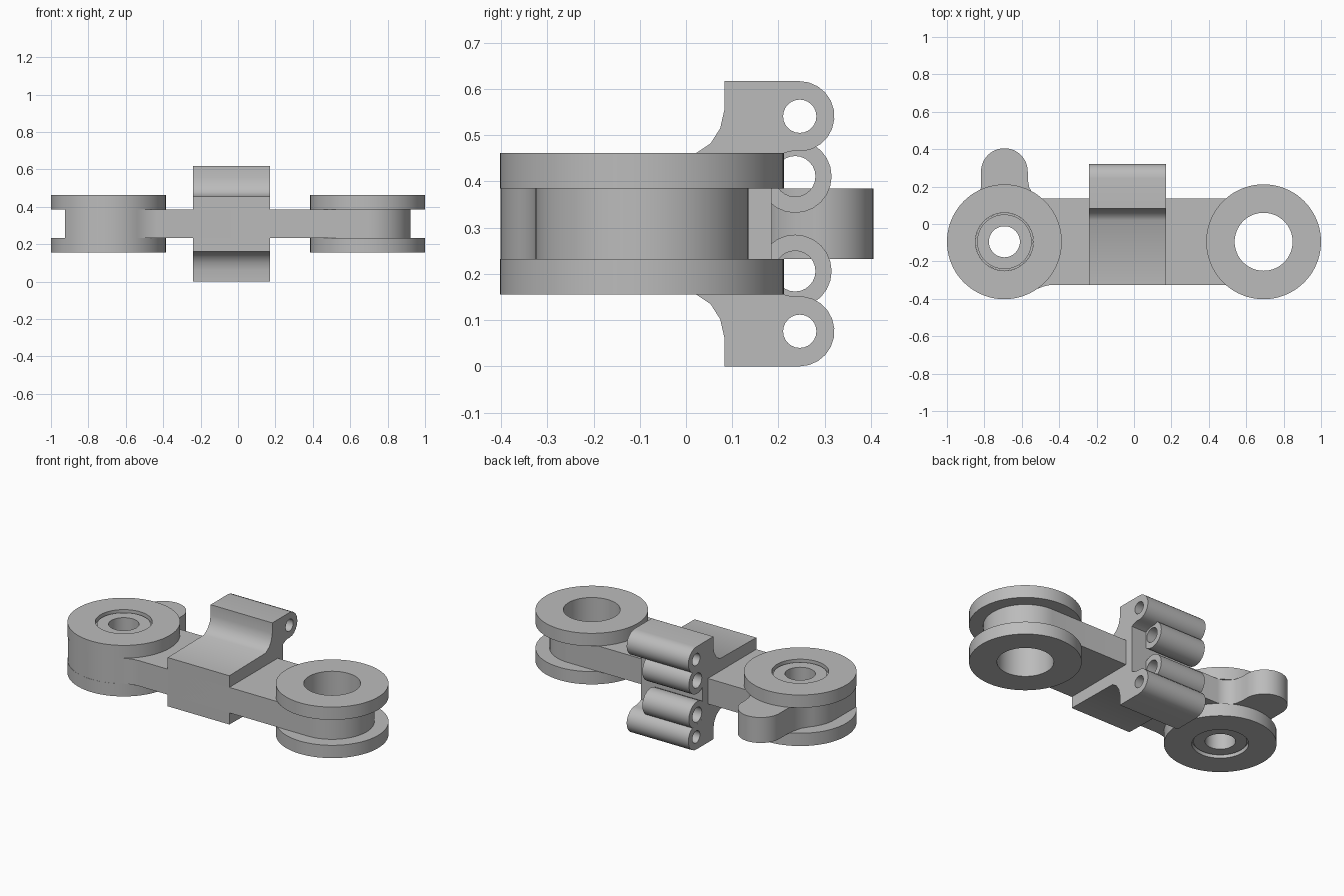
import bpy, bmesh, math
from mathutils import Matrix

if "Cube" in bpy.data.objects:
    bpy.data.objects.remove(bpy.data.objects["Cube"], do_unlink=True)

grey = bpy.data.materials.new("plain_grey")
grey.use_nodes = True
colour = (0.5, 0.5, 0.5, 1)
grey.diffuse_color = colour
grey.node_tree.nodes["Principled BSDF"].inputs["Base Color"].default_value = colour

HUB_X, HUB_Y = 0.693, -0.095     # hub axis distance from the middle, and its y
MID = 0.3085                     # mirror height of the whole link
DISC_R, BODY_R = 0.307, 0.23
# local u, v, w -> world y, z, x, for parts extruded sideways
SIDEWAYS = Matrix(((0, 0, 1, 0), (1, 0, 0, 0), (0, 1, 0, 0), (0, 0, 0, 1)))


def arc(cx, cy, r, a0=0, a1=360, n=64):
    """Points on an arc; a full turn leaves out the repeated last point."""
    count = n if abs(a1 - a0) == 360 else n + 1
    return [(cx + r * math.cos(math.radians(a0 + (a1 - a0) * i / n)),
             cy + r * math.sin(math.radians(a0 + (a1 - a0) * i / n)))
            for i in range(count)]


def extrude(name, loops, lo, hi, matrix=Matrix(), angle=35):
    """Solid made from an outline and holes, extruded between lo and hi."""
    curve = bpy.data.curves.new(name, 'CURVE')
    curve.dimensions, curve.fill_mode = '2D', 'BOTH'
    curve.extrude = (hi - lo) / 2
    for loop in loops:
        spline = curve.splines.new('POLY')
        spline.points.add(len(loop) - 1)
        for p, (u, v) in zip(spline.points, loop):
            p.co = (u, v, 0, 1)
        spline.use_cyclic_u = True
    temp = bpy.data.objects.new(name + "_outline", curve)
    bpy.context.collection.objects.link(temp)
    graph = bpy.context.evaluated_depsgraph_get()
    mesh = bpy.data.meshes.new_from_object(temp.evaluated_get(graph))
    bpy.data.objects.remove(temp, do_unlink=True)
    bpy.data.curves.remove(curve)
    mesh.name = name
    mesh.transform(matrix @ Matrix.Translation((0, 0, (lo + hi) / 2)))
    bm = bmesh.new()
    bm.from_mesh(mesh)
    bmesh.ops.remove_doubles(bm, verts=bm.verts, dist=1e-5)
    bmesh.ops.recalc_face_normals(bm, faces=bm.faces)
    bm.to_mesh(mesh)
    bm.free()
    mesh.materials.clear()
    mesh.materials.append(grey)
    obj = bpy.data.objects.new(name, mesh)
    bpy.context.collection.objects.link(obj)
    bpy.ops.object.select_all(action='DESELECT')
    obj.select_set(True)
    bpy.context.view_layer.objects.active = obj
    bpy.ops.object.shade_smooth_by_angle(angle=math.radians(angle))
    return obj


# Link body: rounded end, straight bar, rear tab and cam-shaped end
body = arc(HUB_X, HUB_Y, BODY_R, -90, 90, 32)
body += [(-0.48, 0.135), (-0.51, 0.142), (-0.54, 0.162), (-0.56, 0.195), (-0.568, 0.24)]
body += arc(-HUB_X, 0.28, 0.125, 0, 180, 24)
body += [(-0.818, 0.2), (-0.824, 0.15), (-0.838, 0.1)]
body += arc(-HUB_X, HUB_Y, BODY_R, 138, 180, 10)
body += arc(-HUB_X, HUB_Y, DISC_R - 0.001, 221, 304, 20)
body += [(-0.49, -0.336), (-0.46, -0.328), (-0.43, -0.325)]
bores = [arc(s * HUB_X, HUB_Y, 0.155) for s in (-1, 1)]
extrude("link_body", [body] + bores, 0.232, 0.385)

# Pairs of flange discs at both ends
for side, s, bore in (("left", 1, bores[1]), ("right", -1, bores[0])):
    rim = arc(s * HUB_X, HUB_Y, DISC_R, n=80)
    extrude(side + "_lower_flange", [rim, bore], 0.155, 0.232)
    extrude(side + "_upper_flange", [rim, bore], 0.385, 0.462)

# Bushing sunk a little into the right hub, with a stepped rim
pin_hole = arc(-HUB_X, HUB_Y, 0.083, n=48)
extrude("bushing", [arc(-HUB_X, HUB_Y, 0.1545), pin_hole], 0.18, 0.437)
extrude("bushing_core", [arc(-HUB_X, HUB_Y, 0.146), pin_hole], 0.17, 0.447)

# Centre block with an outer hinge knuckle above and below
upper = [(-0.325, 0.455), (0.02, 0.46), (0.053, 0.482), (0.074, 0.515),
         (0.083, 0.555), (0.083, 0.617)]
upper += arc(0.245, 0.541, 0.076, 90, -100, 12)
upper += [(0.205, 0.46), (0.185, 0.45)]
lower = [(y, 2 * MID - z) for y, z in reversed(upper)]
pin = arc(0.246, 0.541, 0.036, n=24)
pin_low = [(y, 2 * MID - z) for y, z in pin]
extrude("centre_block", [upper + lower, pin, pin_low], -0.24, 0.17, SIDEWAYS)

# Shorter inner hinge knuckles
for name, z in (("upper_inner_knuckle", 0.411), ("lower_inner_knuckle", 2 * MID - 0.411)):
    extrude(name, [arc(0.236, z, 0.079, n=24), arc(0.236, z, 0.044, n=24)],
            -0.2395, 0.07, SIDEWAYS)
